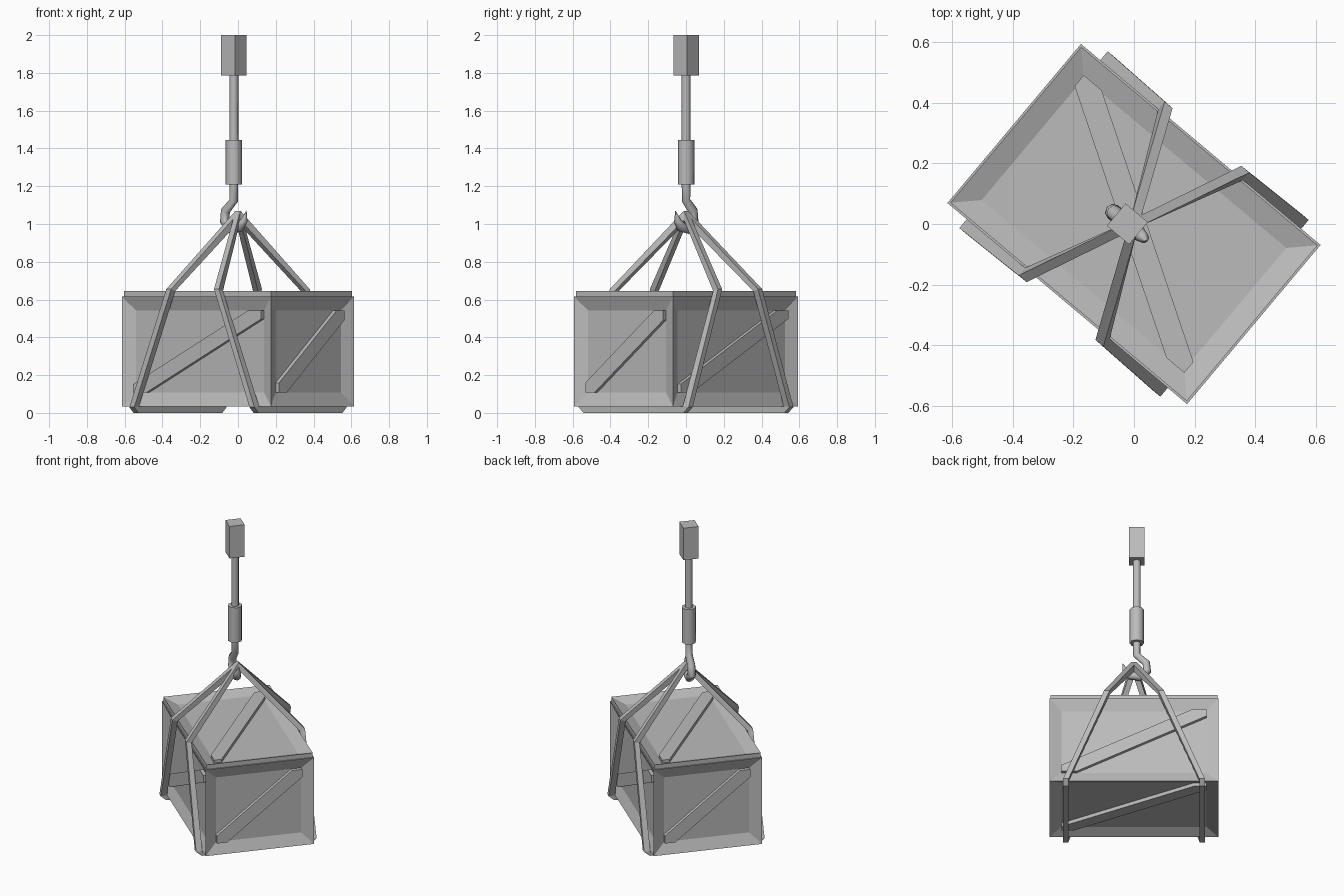
import bpy
import bmesh
import math
from mathutils import Matrix, Vector

if "Cube" in bpy.data.objects:
    bpy.data.objects.remove(bpy.data.objects["Cube"])

TURN = Matrix.Rotation(math.radians(-40), 4, 'Z')   # the whole load hangs turned
LENGTH, WIDTH = 1.03, 0.684
BOTTOM, RIM, TOP = 0.035, 0.615, 0.645
BORDER, DEPTH = 0.073, 0.03
AXIS = Vector((-0.017, -0.014, 0))                  # hoist axis in crate space

grey = bpy.data.materials.new("plain grey")
grey.use_nodes = True
grey.diffuse_color = (0.5, 0.5, 0.5, 1)
grey.node_tree.nodes["Principled BSDF"].inputs["Base Color"].default_value = grey.diffuse_color


def finish(name, bm, smooth=False):
    bmesh.ops.recalc_face_normals(bm, faces=bm.faces)
    mesh = bpy.data.meshes.new(name)
    bm.to_mesh(mesh)
    bm.free()
    mesh.transform(TURN)
    mesh.materials.append(grey)
    obj = bpy.data.objects.new(name, mesh)
    bpy.context.collection.objects.link(obj)
    if smooth:
        bpy.ops.object.select_all(action='DESELECT')
        obj.select_set(True)
        bpy.context.view_layer.objects.active = obj
        bpy.ops.object.shade_smooth_by_angle(angle=math.radians(50))
    return obj


def box(length, width, low, high, centre=Vector()):
    bm = bmesh.new()
    place = Matrix.Translation(centre + Vector((0, 0, (low + high) / 2)))
    size = Matrix.Diagonal((length, width, high - low, 1))
    bmesh.ops.create_cube(bm, size=1, matrix=place @ size)
    bm.normal_update()
    return bm


def recess(bm, keep, depth):
    faces = [f for f in bm.faces if keep(f.normal)]
    bmesh.ops.inset_individual(bm, faces=faces, thickness=BORDER, use_even_offset=True)
    for f in faces:
        bmesh.ops.translate(bm, verts=f.verts, vec=-f.normal * depth)


# Crate body with sunken panels, and a slightly smaller lid frame
body = box(LENGTH, WIDTH, BOTTOM, RIM)
recess(body, lambda n: n.z < 0.5, DEPTH)
finish("crate_body", body)
lid = box(LENGTH - 0.014, WIDTH - 0.014, RIM, TOP)
recess(lid, lambda n: n.z > 0.5, DEPTH - 0.002)
finish("crate_lid", lid)


# Diagonal brace lying in each panel, clipped to its corners
def brace(name, normal, up, centre, width, height):
    normal, up = Vector(normal), Vector(up)
    right = up.cross(normal)
    a, b = width / 2 - BORDER, height / 2 - BORDER
    slope = math.atan2(b, a)
    c, e = 0.04 / math.sin(slope), 0.04 / math.cos(slope)
    outline = [(-a, -b), (c - a, -b), (a, b - e), (a, b), (a - c, b), (-a, e - b)]
    bm = bmesh.new()
    face = bm.faces.new([bm.verts.new(centre + right * x + up * y - normal * DEPTH)
                         for x, y in outline])
    new = bmesh.ops.extrude_face_region(bm, geom=[face])["geom"]
    bmesh.ops.translate(bm, verts=[g for g in new if isinstance(g, bmesh.types.BMVert)],
                        vec=normal * (DEPTH - 0.006))
    finish(name, bm)


mid, tall = (BOTTOM + RIM) / 2, RIM - BOTTOM
for s, side in ((1, "a"), (-1, "b")):
    brace("end_brace_" + side, (s, 0, 0), (0, 0, 1),
          Vector((s * LENGTH / 2, 0, mid)), WIDTH, tall)
    brace("side_brace_" + side, (0, s, 0), (0, 0, 1),
          Vector((0, s * WIDTH / 2, mid)), LENGTH, tall)
brace("top_brace", (0, 0, 1), (1, 0, 0), Vector((0, 0, TOP)), WIDTH, LENGTH)
brace("bottom_brace", (0, 0, -1), (0, 1, 0), Vector((0, 0, BOTTOM)), LENGTH, WIDTH)

# Sling loops: along offset, inner (across, height), outer (across, height)
HALF_LOOP = [(0.0, (0, 1.02), (0, 1.07)),
             (0.165, (0.341, 0.645), (0.374, 0.655)),
             (0.415, (0.341, 0.035), (0.38, 0.03)),
             (0.415, (0.32, 0.034), (0.345, 0))]
LOOP = HALF_LOOP + [(u, (-i[0], i[1]), (-o[0], o[1])) for u, i, o in HALF_LOOP[:0:-1]]
for s, side in ((1, "a"), (-1, "b")):
    bm = bmesh.new()
    rings = []
    for u, inner, outer in LOOP:
        x = s * u
        corners = [(x - 0.017, *inner), (x + 0.017, *inner),
                   (x + 0.017, *outer), (x - 0.017, *outer)]
        rings.append([bm.verts.new(p) for p in corners])
    for k, ring in enumerate(rings):
        following = rings[(k + 1) % len(rings)]
        for j in range(4):
            n = (j + 1) % 4
            bm.faces.new((ring[j], ring[n], following[n], following[j]))
    finish("sling_" + side, bm)


# Hoist: block, rod and sleeve
def cylinder(name, radius, low, high):
    bm = bmesh.new()
    bmesh.ops.create_cone(bm, cap_ends=True, segments=8, radius1=radius, radius2=radius,
                          depth=high - low,
                          matrix=Matrix.Translation(AXIS + Vector((0, 0, (low + high) / 2))))
    finish(name, bm, smooth=True)


finish("hoist_block", box(0.096, 0.096, 1.785, 2.0, AXIS))
cylinder("hoist_rod", 0.024, 1.44, 1.79)
cylinder("hoist_sleeve", 0.044, 1.21, 1.445)

# Hook: rings swept along a path of (along, height, radius)
PATH = [(-0.017, 1.22, 0.023), (-0.017, 1.125, 0.023), (-0.075, 1.07, 0.025),
        (-0.08, 1.015, 0.027), (-0.03, 0.975, 0.029), (0.025, 0.985, 0.027),
        (0.055, 1.02, 0.018), (0.07, 1.07, 0.001)]
bm = bmesh.new()
rings = []
for k, (u, z, radius) in enumerate(PATH):
    before, after = PATH[max(k - 1, 0)], PATH[min(k + 1, len(PATH) - 1)]
    along = Vector((after[0] - before[0], 0, after[1] - before[1])).normalized()
    across = Vector((0, 1, 0))
    out = along.cross(across)
    centre = Vector((u, AXIS.y, z))
    turns = [j * math.tau / 8 for j in range(8)]
    rings.append([bm.verts.new(centre + radius * (out * math.cos(t) + across * math.sin(t)))
                  for t in turns])
for ring, following in zip(rings, rings[1:]):
    for j in range(8):
        n = (j + 1) % 8
        bm.faces.new((ring[j], ring[n], following[n], following[j]))
for cap in (rings[0], rings[-1]):
    bm.faces.new(cap)
finish("hook", bm, smooth=True)
